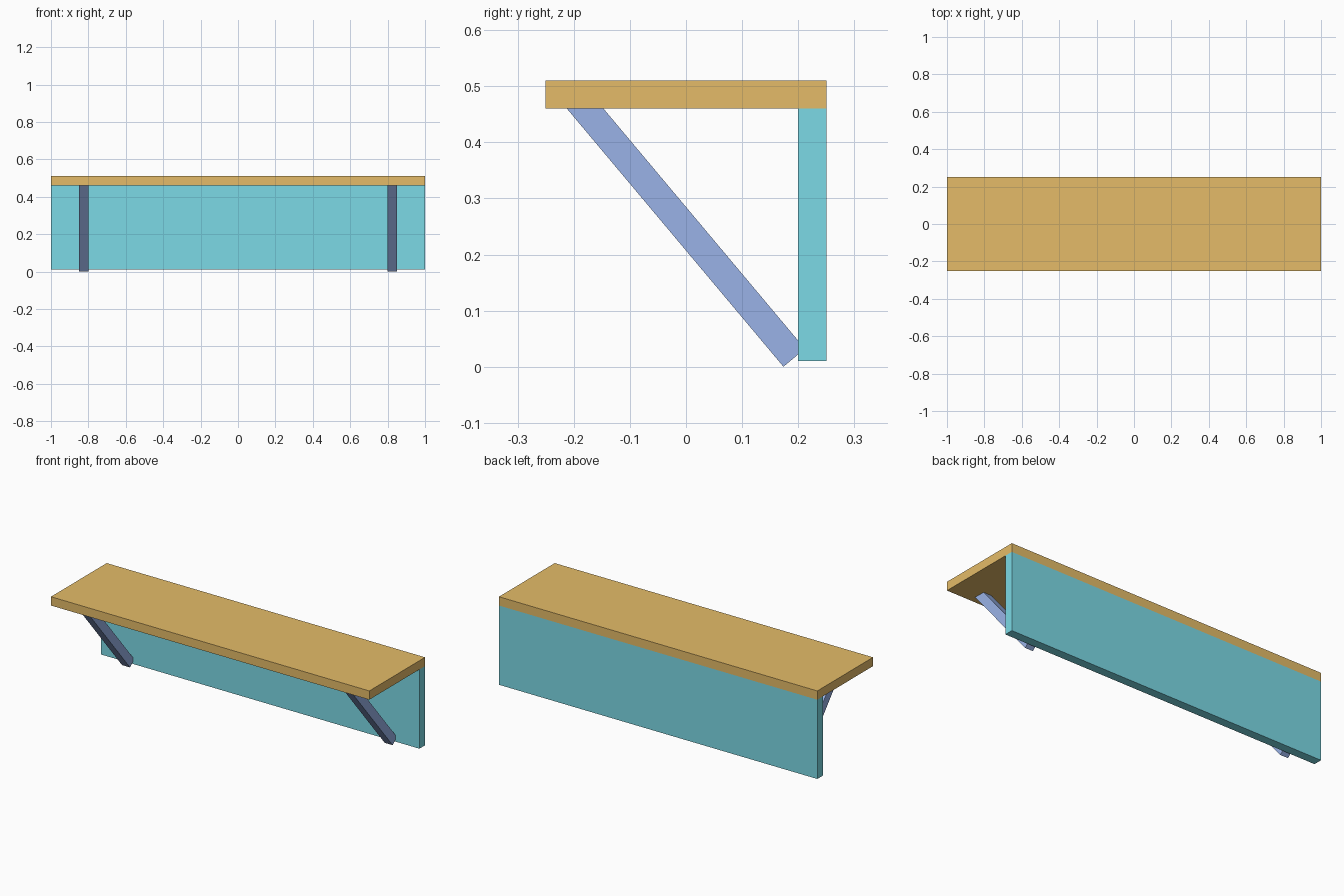
import bpy
import math

if "Cube" in bpy.data.objects:
    bpy.data.objects.remove(bpy.data.objects["Cube"])


def material(name, color):
    m = bpy.data.materials.new(name)
    m.diffuse_color = color
    m.use_nodes = True
    m.node_tree.nodes["Principled BSDF"].inputs["Base Color"].default_value = m.diffuse_color
    return m


def box(name, size, center, mat, tilt=0.0):
    bpy.ops.mesh.primitive_cube_add(size=1)
    ob = bpy.context.object
    ob.name = name
    # apply the size so the bar stays square when tilted
    for v in ob.data.vertices:
        v.co = [c * s for c, s in zip(v.co, size)]
    ob.location = center
    ob.rotation_euler.x = tilt
    ob.data.materials.append(mat)
    return ob


orange = material("shelf_orange", (0.78, 0.5, 0.14, 1))
cyan = material("back_cyan", (0.2, 0.7, 0.79, 1))
blue = material("brace_blue", (0.32, 0.45, 0.8, 1))

# Horizontal board and the wall board under its rear edge
box("shelf_board", (2, 0.5, 0.05), (0, 0, 0.485), orange)
box("back_board", (2, 0.05, 0.45), (0, 0.225, 0.235), cyan)

# Diagonal braces, ends sunk into both boards
for side, x in (("left", -0.825), ("right", 0.825)):
    box(f"{side}_brace", (0.05, 0.05, 0.6), (x, 0, 0.246), blue, math.radians(40))
